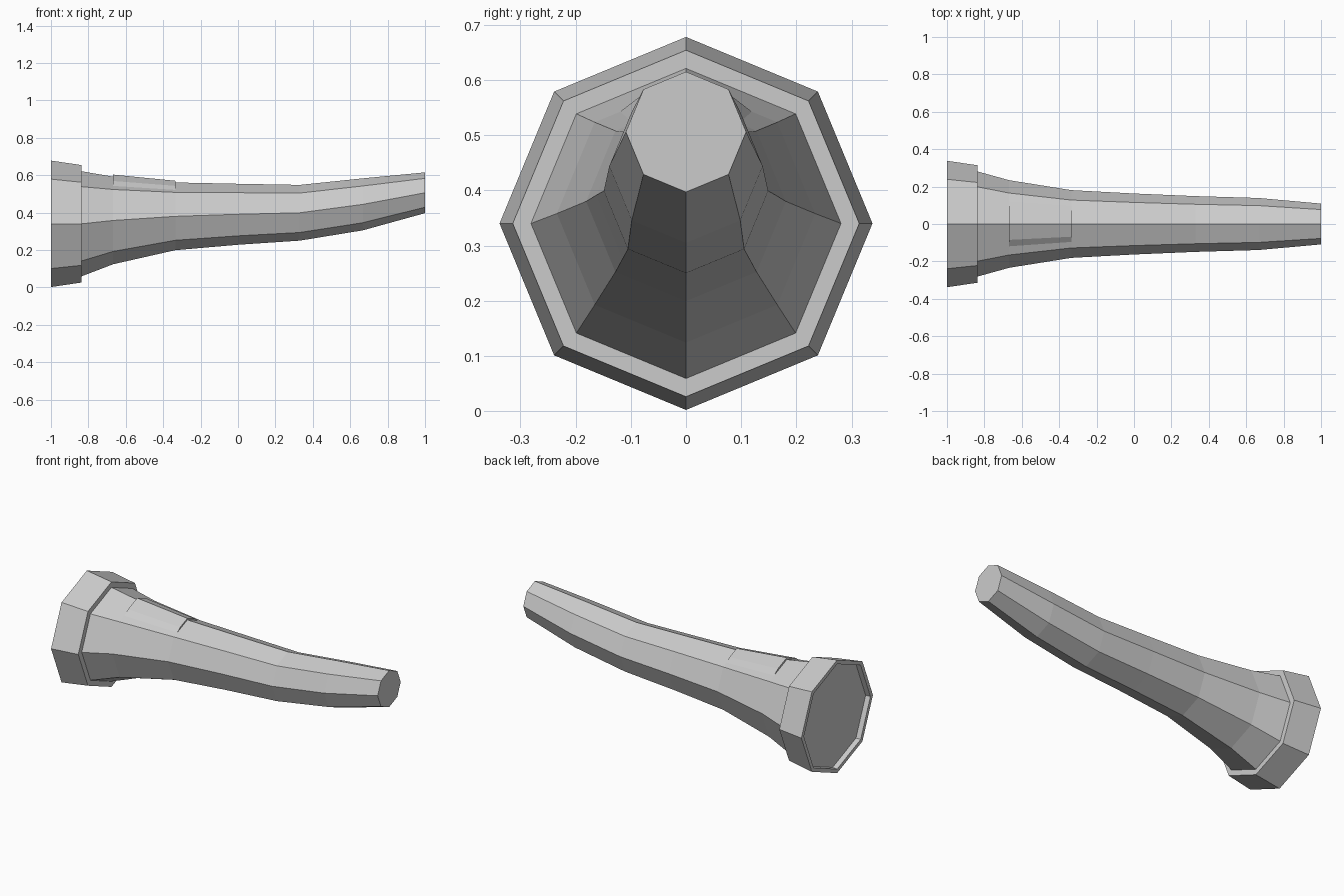
import bpy, bmesh
from math import sin, cos, pi

if "Cube" in bpy.data.objects:
    bpy.data.objects.remove(bpy.data.objects["Cube"])


def octagon(x, zc, r):
    return [(x, r * sin(i * pi / 4), zc + r * cos(i * pi / 4)) for i in range(8)]


def loft(name, sections):
    """Skin matching closed cross-sections and cap both ends."""
    bm = bmesh.new()
    rings = [[bm.verts.new(p) for p in s] for s in sections]
    n = len(rings[0])
    for a, b in zip(rings, rings[1:]):
        for i in range(n):
            j = (i + 1) % n
            bm.faces.new((a[i], a[j], b[j], b[i]))
    bm.faces.new(rings[0])
    bm.faces.new(rings[-1][::-1])
    bmesh.ops.recalc_face_normals(bm, faces=bm.faces)
    mesh = bpy.data.meshes.new(name)
    bm.to_mesh(mesh)
    bm.free()
    obj = bpy.data.objects.new(name, mesh)
    bpy.context.collection.objects.link(obj)
    return obj


# Collar with shallow recessed end, stepping down to the curved tapering handle
# (x, centre height, radius)
stations = [
    (-0.97, 0.34, 0.312),
    (-1.0, 0.34, 0.314),
    (-1.0, 0.34, 0.338),
    (-0.837, 0.34, 0.314),
    (-0.837, 0.34, 0.281),
    (-0.667, 0.358, 0.234),
    (-0.335, 0.38, 0.181),
    (0.0, 0.391, 0.163),
    (0.33, 0.399, 0.149),
    (0.667, 0.444, 0.139),
    (1.0, 0.506, 0.109),
]
loft("handle_body", [octagon(*s) for s in stations])


# Thin raised plate following the top ridge
def plate_section(x, top, edge_y, edge_z, base_y, base_z):
    half = [(edge_y, edge_z), (base_y, base_z), (base_y * 0.8, base_z - 0.03)]
    pts = [(0, top)] + half + [(-y, z) for y, z in reversed(half)]
    return [(x, y, z) for y, z in pts]


loft("top_plate", [
    plate_section(-0.667, 0.603, 0.085, 0.569, 0.12, 0.542),
    plate_section(-0.335, 0.570, 0.068, 0.543, 0.10, 0.518),
])
